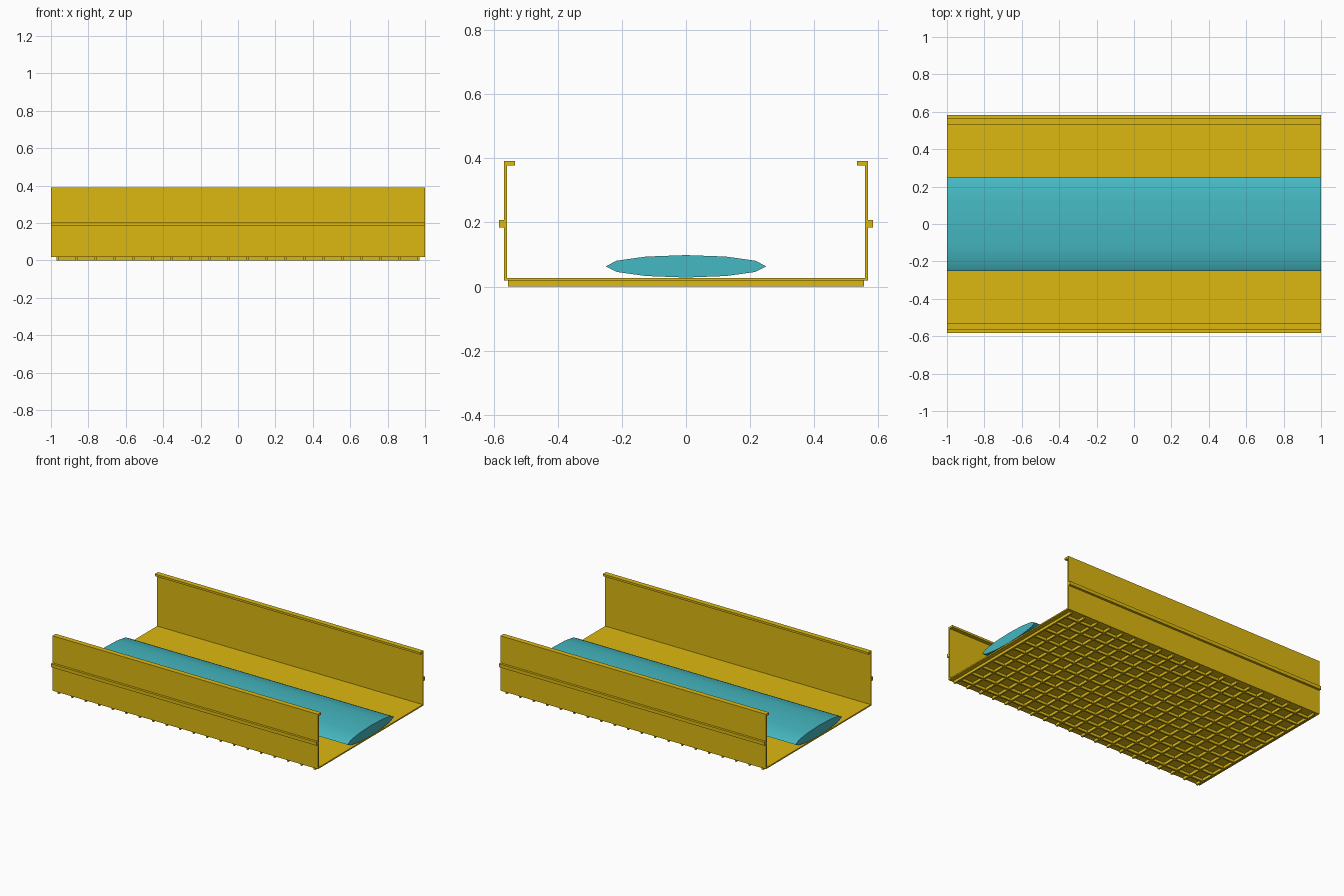
import bpy, math

if "Cube" in bpy.data.objects:
    bpy.data.objects.remove(bpy.data.objects["Cube"])


def material(name, color):
    m = bpy.data.materials.new(name)
    m.diffuse_color = (*color, 1)
    m.use_nodes = True
    m.node_tree.nodes["Principled BSDF"].inputs["Base Color"].default_value = m.diffuse_color
    return m


yellow = material("yellow", (0.72, 0.48, 0.005))
teal = material("teal", (0.06, 0.48, 0.54))


def box(name, size, loc, mat=yellow):
    bpy.ops.mesh.primitive_cube_add(size=1, location=loc)
    o = bpy.context.object
    o.name = name
    o.scale = size
    bpy.ops.object.transform_apply(location=False, rotation=False, scale=True)
    o.data.materials.append(mat)
    return o


def extrude_x(name, profile, mat):
    """Sweep a closed (y, z) profile along the full length."""
    n = len(profile)
    verts = [(x, y, z) for x in (-1, 1) for y, z in profile]
    faces = [(i, (i + 1) % n, n + (i + 1) % n, n + i) for i in range(n)]
    faces += [tuple(range(n))[::-1], tuple(range(n, 2 * n))]
    me = bpy.data.meshes.new(name)
    me.from_pydata(verts, [], faces)
    o = bpy.data.objects.new(name, me)
    bpy.context.collection.objects.link(o)
    me.materials.append(mat)
    bpy.context.view_layer.objects.active = o
    bpy.ops.object.select_all(action='DESELECT')
    o.select_set(True)
    bpy.ops.object.mode_set(mode='EDIT')
    bpy.ops.mesh.select_all(action='SELECT')
    bpy.ops.mesh.normals_make_consistent(inside=False)
    bpy.ops.object.mode_set(mode='OBJECT')
    return o


# Channel: floor, side walls, top lips and outer rails in one profile
half = [(0.568, 0.018), (0.568, 0.184), (0.584, 0.184), (0.584, 0.207),
        (0.568, 0.207), (0.568, 0.391), (0.533, 0.391), (0.533, 0.377),
        (0.559, 0.377), (0.559, 0.027)]
extrude_x("channel", half + [(-y, z) for y, z in reversed(half)], yellow)

# Underside grid of stiffening ribs
for i in range(20):
    box("cross_rib", (0.012, 1.11, 0.02), (-0.965 + i * 1.93 / 19, 0, 0.01))
for i in range(11):
    box("long_rib", (1.942, 0.012, 0.02), (0, -0.5 + i * 0.1, 0.01))

# Flattened elliptical bar on the floor
ring = [(0.25 * math.cos(a), 0.063 + 0.035 * math.sin(a))
        for a in (math.tau * k / 12 for k in range(12))]
extrude_x("floor_bar", ring, teal)
bpy.ops.object.shade_smooth_by_angle(angle=math.radians(50))
